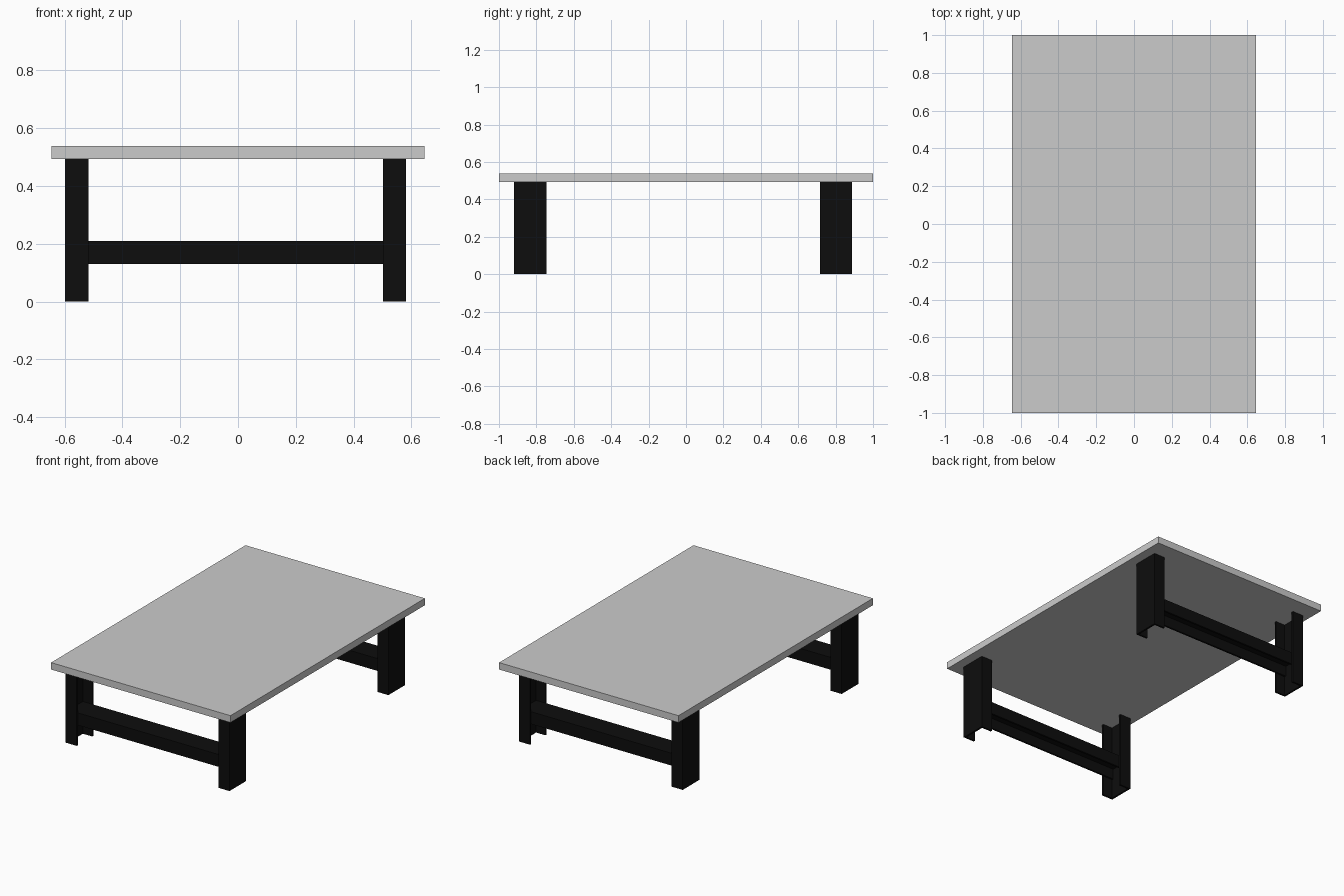
import bpy, bmesh
from mathutils import Matrix, Vector

if "Cube" in bpy.data.objects:
    bpy.data.objects.remove(bpy.data.objects["Cube"])

black = bpy.data.materials.new("black_steel")
black.diffuse_color = (0.004, 0.004, 0.004, 1)
black.use_nodes = True
black.node_tree.nodes["Principled BSDF"].inputs["Base Color"].default_value = black.diffuse_color


def add_mesh(name, bm, mat=None):
    bmesh.ops.recalc_face_normals(bm, faces=bm.faces)
    me = bpy.data.meshes.new(name)
    bm.to_mesh(me)
    bm.free()
    ob = bpy.data.objects.new(name, me)
    bpy.context.collection.objects.link(ob)
    if mat:
        me.materials.append(mat)
    return ob


def channel(name, width, depth, wall, origin, across, opening, along):
    """Steel U-channel: web at origin, flanges reaching along 'opening', extruded by 'along'."""
    h = width / 2
    profile = [(-h, 0), (h, 0), (h, depth), (h - wall, depth), (h - wall, wall),
               (wall - h, wall), (wall - h, depth), (-h, depth)]
    o, a, d = Vector(origin), Vector(across), Vector(opening)
    bm = bmesh.new()
    face = bm.faces.new([bm.verts.new(o + a * u + d * v) for u, v in profile])
    ext = bmesh.ops.extrude_face_region(bm, geom=[face])
    verts = [g for g in ext["geom"] if isinstance(g, bmesh.types.BMVert)]
    bmesh.ops.translate(bm, verts=verts, vec=along)
    return add_mesh(name, bm, black)


# Tabletop slab
bm = bmesh.new()
bmesh.ops.create_cube(bm, size=1, matrix=Matrix.LocRotScale(
    (0, 0, 0.5165), None, (1.292, 2.0, 0.045)))
add_mesh("tabletop", bm)

# Two trestles: legs open inwards, crossbar opens downwards
x_left, x_right, wall = -0.598, 0.582, 0.012
for end, y in (("front", -0.833), ("back", 0.802)):
    channel(end + "_left_leg", 0.172, 0.08, wall, (x_left, y, 0),
            (0, 1, 0), (1, 0, 0), (0, 0, 0.494))
    channel(end + "_right_leg", 0.172, 0.08, wall, (x_right, y, 0),
            (0, 1, 0), (-1, 0, 0), (0, 0, 0.494))
    channel(end + "_crossbar", 0.172 - 2 * wall, 0.08, wall, (x_left + wall, y, 0.21),
            (0, 1, 0), (0, 0, -1), (x_right - x_left - 2 * wall, 0, 0))
